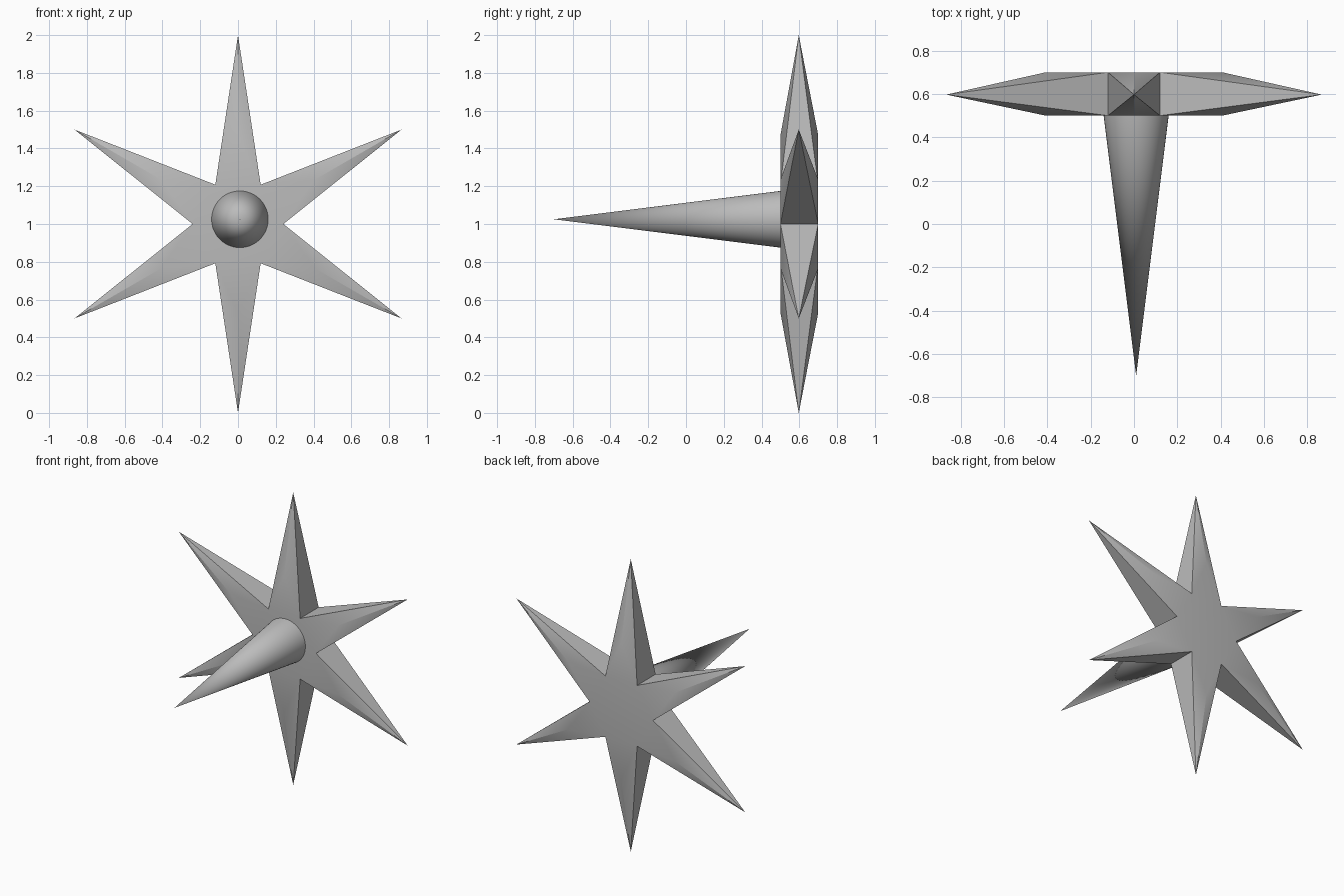
import bpy
import bmesh
import math
from mathutils import Matrix, Vector

cube = bpy.data.objects.get("Cube")
if cube:
    bpy.data.objects.remove(cube, do_unlink=True)

ARMS = 6
FRONT, BACK, TIP_Y = 0.5, 0.7, 0.597
NOTCH_R, SHOULDER_R, TIP_R = 0.24, 0.47, 1.0

grey = bpy.data.materials.new("plain_grey")
grey.use_nodes = True
colour = (0.5, 0.5, 0.5, 1)
grey.diffuse_color = colour
grey.node_tree.nodes["Principled BSDF"].inputs["Base Color"].default_value = colour


def finish(bm, name):
    """Turn a bmesh into a smooth-by-angle grey object."""
    bmesh.ops.recalc_face_normals(bm, faces=bm.faces)
    mesh = bpy.data.meshes.new(name)
    bm.to_mesh(mesh)
    bm.free()
    obj = bpy.data.objects.new(name, mesh)
    bpy.context.collection.objects.link(obj)
    mesh.materials.append(grey)
    bpy.ops.object.select_all(action="DESELECT")
    obj.select_set(True)
    bpy.context.view_layer.objects.active = obj
    bpy.ops.object.shade_smooth_by_angle(angle=math.radians(30))
    return obj


def ring(bm, radius, y, turn):
    """Evenly spaced points around the star's centre."""
    points = []
    for i in range(ARMS):
        a = math.tau * (i + turn) / ARMS
        points.append(bm.verts.new((radius * math.cos(a), y, 1 + radius * math.sin(a))))
    return points


# Six-armed star: flat faces, bevelled towards each tip
bm = bmesh.new()
tips = ring(bm, TIP_R, TIP_Y, 0.5)
notches = []
for y in (FRONT, BACK):
    notch = ring(bm, NOTCH_R, y, 0)
    shoulder = ring(bm, SHOULDER_R, y, 0.5)
    notches.append(notch)
    bm.faces.new(notch)
    for i in range(ARMS):
        a, b = notch[i], notch[(i + 1) % ARMS]
        bm.faces.new((a, b, shoulder[i]))
        bm.faces.new((a, shoulder[i], tips[i]))
        bm.faces.new((shoulder[i], b, tips[i]))

# Arm flanks between the notch edges and the tips
for i in range(ARMS):
    for j in (i, (i + 1) % ARMS):
        bm.faces.new((notches[0][j], notches[1][j], tips[i]))
finish(bm, "star")

# Long spike pointing forward from the star's centre
bm = bmesh.new()
length = 1.2
bmesh.ops.create_cone(bm, cap_ends=True, segments=48, radius1=0.15, radius2=0,
                      depth=length)
bmesh.ops.remove_doubles(bm, verts=bm.verts, dist=0.0001)
place = Matrix.Translation(Vector((0.01, FRONT - length / 2, 1.025)))
bmesh.ops.transform(bm, matrix=place @ Matrix.Rotation(math.pi / 2, 4, "X"),
                    verts=bm.verts)
finish(bm, "front_spike")
